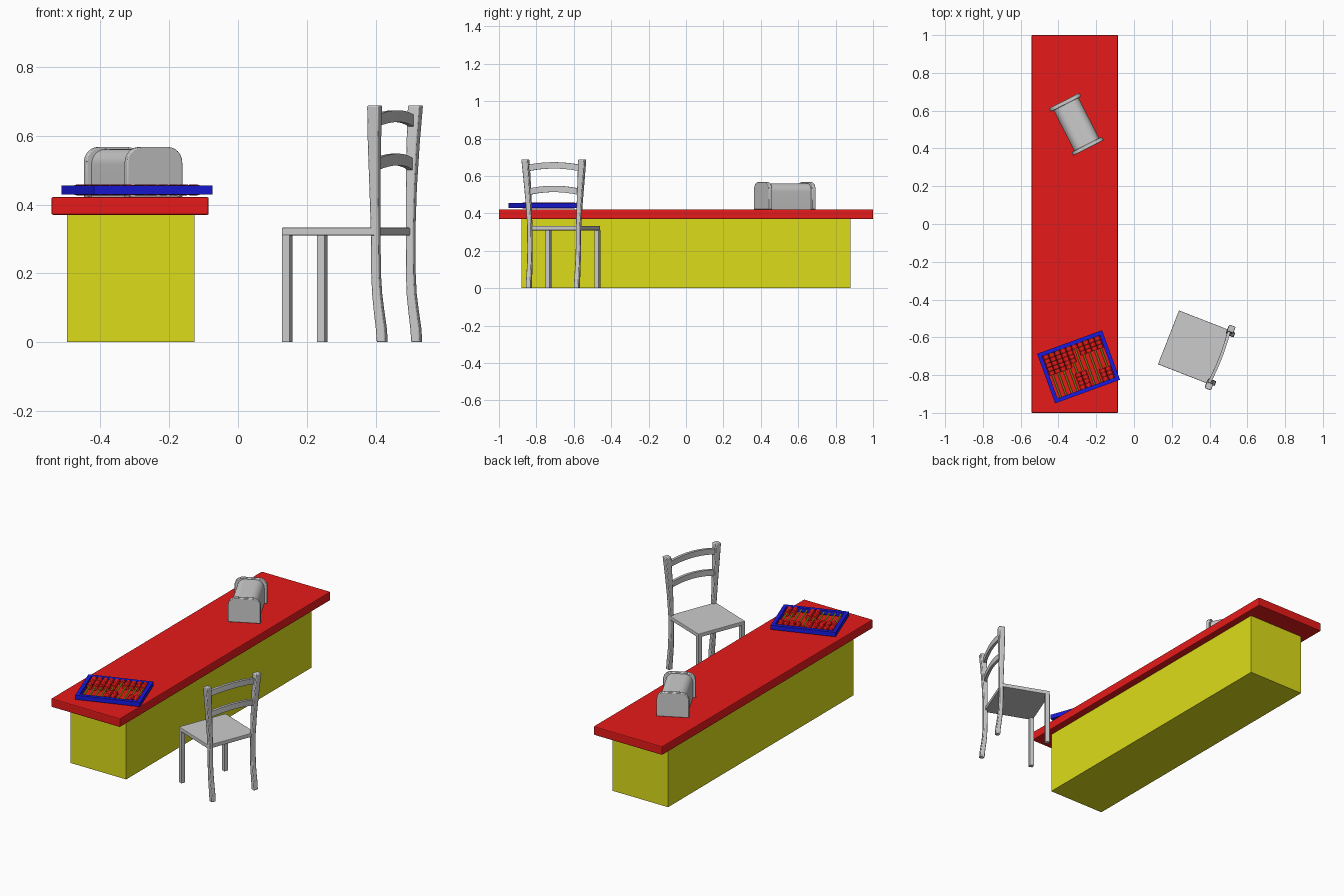
import bpy, bmesh, math
from mathutils import Matrix, Vector

if "Cube" in bpy.data.objects:
    bpy.data.objects.remove(bpy.data.objects["Cube"])


def material(name, rgb):
    m = bpy.data.materials.new(name)
    m.diffuse_color = (*rgb, 1)
    m.use_nodes = True
    m.node_tree.nodes["Principled BSDF"].inputs["Base Color"].default_value = m.diffuse_color
    return m


RED = material("red", (0.8, 0.01, 0.01))
YELLOW = material("yellow", (0.72, 0.72, 0.01))
BLUE = material("blue", (0.01, 0.01, 0.75))


def place(x, y, z, degrees):
    return Matrix.Translation((x, y, z)) @ Matrix.Rotation(math.radians(degrees), 4, 'Z')


def finish(name, bm, frame=Matrix(), mat=None, bevel=0, smooth=False):
    bmesh.ops.recalc_face_normals(bm, faces=bm.faces)
    me = bpy.data.meshes.new(name)
    bm.to_mesh(me)
    bm.free()
    ob = bpy.data.objects.new(name, me)
    bpy.context.collection.objects.link(ob)
    ob.matrix_world = frame
    if mat:
        me.materials.append(mat)
    if bevel:
        b = ob.modifiers.new("bevel", 'BEVEL')
        b.width, b.segments, b.limit_method = bevel, 2, 'ANGLE'
    if smooth:
        bpy.context.view_layer.objects.active = ob
        ob.select_set(True)
        bpy.ops.object.shade_smooth_by_angle(angle=math.radians(35))
        ob.select_set(False)
    return ob


def add_box(bm, lo, hi):
    lo, hi = Vector(lo), Vector(hi)
    m = Matrix.Translation((lo + hi) / 2) @ Matrix.Diagonal((*(hi - lo), 1))
    bmesh.ops.create_cube(bm, size=1, matrix=m)


def box(name, lo, hi, **kw):
    bm = bmesh.new()
    add_box(bm, lo, hi)
    return finish(name, bm, **kw)


def loft(name, rings, **kw):
    """Skin a row of equal-sized cross-sections and cap the ends."""
    bm = bmesh.new()
    vs = [[bm.verts.new(p) for p in r] for r in rings]
    n = len(vs[0])
    for a, b in zip(vs, vs[1:]):
        for i in range(n):
            bm.faces.new((a[i], a[(i + 1) % n], b[(i + 1) % n], b[i]))
    bm.faces.new(vs[0])
    bm.faces.new(vs[-1])
    return finish(name, bm, **kw)


def add_cylinder(bm, x, y0, y1, r, sides):
    m = Matrix.Translation((x, (y0 + y1) / 2, 0)) @ Matrix.Rotation(math.pi / 2, 4, 'X')
    bmesh.ops.create_cone(bm, cap_ends=True, segments=sides, radius1=r, radius2=r,
                          depth=y1 - y0, matrix=m)


# Counter
box("counter_base", (-0.497, -0.88, 0), (-0.127, 0.88, 0.372), mat=YELLOW)
box("counter_top", (-0.542, -1, 0.37), (-0.085, 1, 0.422), mat=RED, bevel=0.005)

# Abacus: frame, rods and sliding beads
abacus = place(-0.2935, -0.756, 0.4425, 20)
W, D, T, H = 0.183, 0.1395, 0.021, 0.013
bm = bmesh.new()
for s in (-1, 1):
    add_box(bm, (-W, s * (D - T / 2) - T / 2, -H), (W, s * (D - T / 2) + T / 2, H))
    add_box(bm, (s * (W - T / 2) - T / 2, T - D, -H), (s * (W - T / 2) + T / 2, D - T, H))
finish("abacus_frame", bm, abacus, BLUE)

rods, beads = bmesh.new(), bmesh.new()
upper = (5, 5, 5, 5, 4, 1, 3, 3, 3, 3)
lower = (0, 0, 0, 0, 4, 4, 0, 0, 3, 3)
pitch, length = 0.032, 0.0225
for i in range(10):
    x = (i - 4.5) * pitch
    add_cylinder(rods, x, T / 2 - D, D - T / 2, 0.005, 10)
    for count, s in ((upper[i], 1), (lower[i], -1)):
        for k in range(count):
            y = s * (D - T - (k + 0.5) * length)
            add_cylinder(beads, x, y - 0.0105, y + 0.0105, 0.0155, 16)
finish("abacus_rods", rods, abacus, YELLOW, smooth=True)
finish("abacus_beads", beads, abacus, RED, smooth=True)

# Toaster: rounded body between two rounded end plates
toaster = place(-0.305, 0.528, 0.421, 27)


def arch(half, height, radius, y):
    pts = [(-half, y, 0), (half, y, 0)]
    for cx, start in ((half - radius, 0), (radius - half, 90)):
        for k in range(9):
            a = math.radians(start + k * 11.25)
            pts.append((cx + radius * math.cos(a), y, height - radius + radius * math.sin(a)))
    return pts


loft("toaster_body", [arch(0.074, 0.14, 0.045, y) for y in (-0.125, 0.125)],
     frame=toaster, smooth=True)
for label, s in (("front", -1), ("back", 1)):
    loft(f"toaster_{label}_plate", [arch(0.09, 0.146, 0.045, s * y) for y in (0.12, 0.141)],
         frame=toaster, bevel=0.003, smooth=True)

# Chair: local x runs from the front edge to the back
chair = place(0.1825, -0.60, 0, -21.3)
box("seat", (0, -0.153, 0.31), (0.29, 0.153, 0.333), frame=chair, bevel=0.003)

# Back post stations: height, depth, side offset, half width
post = [(0, 0.308, 0.138, 0.0135), (0.04, 0.305, 0.138, 0.0135), (0.09, 0.298, 0.138, 0.013),
        (0.14, 0.292, 0.138, 0.0125), (0.2, 0.289, 0.139, 0.012), (0.33, 0.288, 0.140, 0.012),
        (0.45, 0.288, 0.146, 0.0135), (0.58, 0.290, 0.155, 0.016), (0.688, 0.294, 0.163, 0.018)]
for label, s in (("left", -1), ("right", 1)):
    y = s * 0.1405
    box(f"{label}_front_leg", (0, y - 0.0125, 0), (0.025, y + 0.0125, 0.312),
        frame=chair, bevel=0.002)
    rings = [[(u + a * h, s * v + b * h, z) for a, b in ((-1, -1), (1, -1), (1, 1), (-1, 1))]
             for z, u, v, h in post]
    loft(f"{label}_back_post", rings, frame=chair, bevel=0.004, smooth=True)

# Arched back rails, bowed slightly backwards
for label, z, half in (("lower", 0.498, 0.148), ("upper", 0.624, 0.158)):
    rings = []
    for k in range(13):
        t = k / 6 - 1
        u, lift = 0.286 + 0.010 * (1 - t * t), 0.016 * (1 - t * t)
        rings.append([(u + a * 0.008, t * half, z + lift + b)
                      for a, b in ((-1, 0), (1, 0), (1, 0.034), (-1, 0.034))])
    loft(f"{label}_back_rail", rings, frame=chair, smooth=True)
